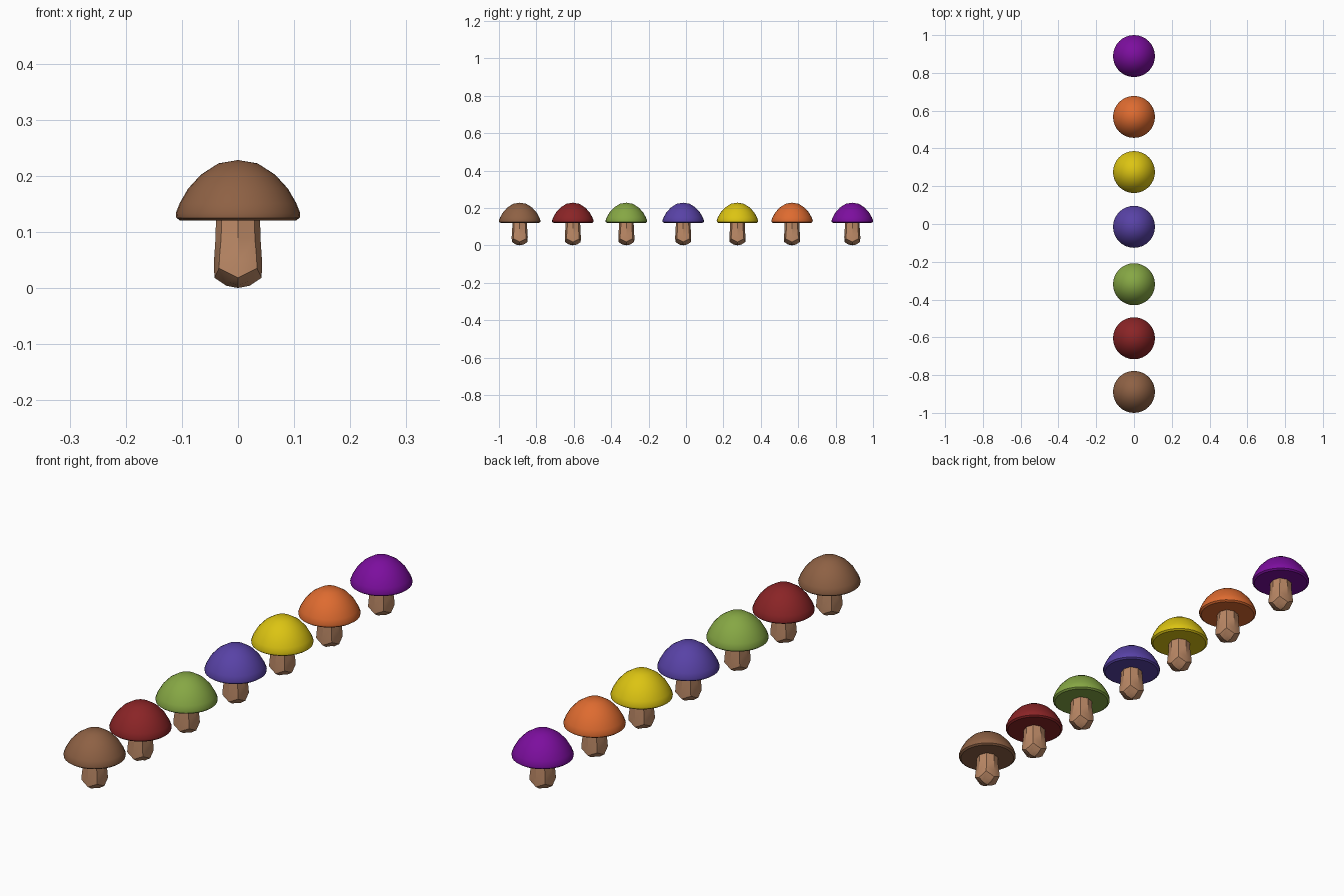
import bpy, bmesh, math

cube = bpy.data.objects.get("Cube")
if cube:
    bpy.data.objects.remove(cube, do_unlink=True)


def linear(v):
    v /= 255
    return v / 12.92 if v <= 0.04 else ((v + 0.055) / 1.055) ** 2.4


def material(name, rgb):
    m = bpy.data.materials.new(name)
    m.use_nodes = True
    col = tuple(linear(v) for v in rgb) + (1,)
    m.diffuse_color = col
    m.node_tree.nodes["Principled BSDF"].inputs["Base Color"].default_value = col
    return m


def loft(name, rings, start, end, mat, y, angle):
    """Skin closed rings of points and close both ends with a fan to a pole."""
    bm = bmesh.new()
    rows = [[bm.verts.new(p) for p in ring] for ring in rings]
    n = len(rows[0])
    for a, b in zip(rows, rows[1:]):
        for i in range(n):
            j = (i + 1) % n
            bm.faces.new((a[i], a[j], b[j], b[i]))
    for row, pole in ((rows[0], start), (rows[-1], end)):
        tip = bm.verts.new((0, 0, pole))
        for i in range(n):
            bm.faces.new((row[i], row[(i + 1) % n], tip))
    bmesh.ops.recalc_face_normals(bm, faces=bm.faces)
    mesh = bpy.data.meshes.new(name)
    bm.to_mesh(mesh)
    bm.free()
    mesh.materials.append(mat)
    obj = bpy.data.objects.new(name, mesh)
    bpy.context.collection.objects.link(obj)
    obj.location.y = y
    bpy.ops.object.select_all(action="DESELECT")
    obj.select_set(True)
    bpy.context.view_layer.objects.active = obj
    bpy.ops.object.shade_smooth_by_angle(angle=math.radians(angle))


def circle(r, z, n=32):
    return [(r * math.cos(math.tau * i / n), r * math.sin(math.tau * i / n), z)
            for i in range(n)]


def soft_square(mid, mid_z, corner, corner_z):
    """Eight points, alternating side middles and corners."""
    ring = []
    for i in range(8):
        a = math.tau * i / 8
        r, z = (corner * math.sqrt(2), corner_z) if i % 2 else (mid, mid_z)
        ring.append((r * math.cos(a), r * math.sin(a), z))
    return ring


# Cap outline from the underside over the rim to the crown
cap_profile = [(0.103, 0.12), (0.11, 0.125), (0.111, 0.133), (0.104, 0.151),
               (0.089, 0.177), (0.066, 0.202), (0.035, 0.222)]
# Stem: rounded block with raised lower corners
stem_profile = [(0.021, 0.004, 0.02, 0.012), (0.042, 0.018, 0.034, 0.035),
                (0.043, 0.045, 0.033, 0.055), (0.040, 0.09, 0.03, 0.09),
                (0.039, 0.14, 0.029, 0.14)]

stem_mat = material("tan stem", (188, 137, 102))
mushrooms = [("brown", (142, 97, 68), -0.889), ("red", (138, 36, 38), -0.605),
             ("green", (134, 167, 68), -0.319), ("blue", (88, 66, 166), -0.015),
             ("yellow", (220, 196, 18), 0.275), ("orange", (222, 107, 48), 0.567),
             ("purple", (124, 14, 158), 0.889)]

for color, rgb, y in mushrooms:
    loft(color + "_cap", [circle(r, z) for r, z in cap_profile], 0.12, 0.228,
         material(color + " cap", rgb), y, 35)
    loft(color + "_stem", [soft_square(*p) for p in stem_profile], 0.0, 0.14,
         stem_mat, y, 30)
